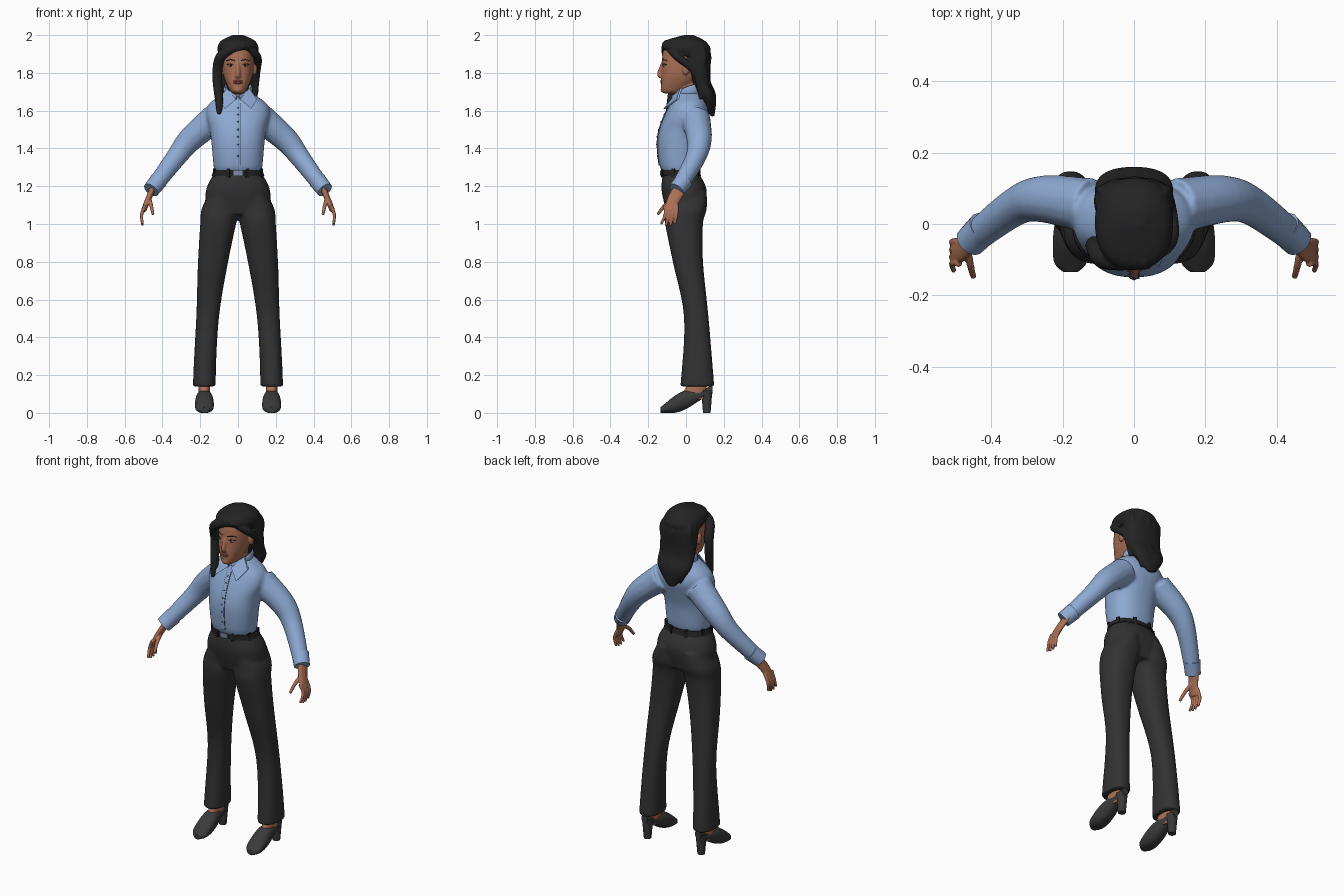
import bpy, bmesh, math
from mathutils import Vector, Matrix

cube = bpy.data.objects.get("Cube")
if cube:
    bpy.data.objects.remove(cube, do_unlink=True)


def material(name, red, green, blue):
    mat = bpy.data.materials.new(name)
    mat.use_nodes = True
    mat.diffuse_color = (red, green, blue, 1)
    shader = mat.node_tree.nodes["Principled BSDF"]
    shader.inputs["Base Color"].default_value = mat.diffuse_color
    shader.inputs["Roughness"].default_value = .8
    return mat


def grey(name, value):
    return material(name, value, value, value)


shirt_blue = material("shirt blue", .27, .4, .65)
seam_blue = material("seam blue", .08, .13, .23)
buckle_steel = material("buckle steel", .2, .27, .38)
skin_tone = material("skin", .4, .16, .09)
lip_tone = material("lips", .3, .08, .06)
eye_white = material("eye white", .45, .36, .32)
trouser_charcoal = grey("trouser charcoal", .032)
shoe_grey = grey("shoe grey", .042)
belt_black = grey("belt black", .015)
hair_black = grey("hair black", .017)

BOTH = (1, -1)


def spline(rows, steps=5):
    """Pass a smooth curve through rows of numbers."""
    result = []
    last = len(rows) - 1
    for i in range(last):
        near = (rows[max(i - 1, 0)], rows[i], rows[i + 1], rows[min(i + 2, last)])
        for k in range(steps):
            t = k / steps
            result.append([q + t / 2 * (r - p + t * (2 * p - 5 * q + 4 * r - s + t * (3 * (q - r) + s - p)))
                           for p, q, r, s in zip(*near)])
    return result + [list(rows[-1])]


def cover(bm, rings):
    """Join rings of points into a closed surface."""
    rings = [[bm.verts.new(point) for point in ring] for ring in rings]
    for lower, upper in zip(rings, rings[1:]):
        for i in range(len(lower)):
            bm.faces.new((lower[i - 1], lower[i], upper[i], upper[i - 1]))
    bm.faces.new(rings[0])
    bm.faces.new(rings[-1])


def oval(sides, power):
    for i in range(sides):
        angle = math.tau * (i + .5) / sides
        yield [math.copysign(abs(f) ** (2 / power), f) for f in (math.cos(angle), math.sin(angle))]


def loft(bm, rows, centre=lambda height: 0, along_y=False):
    """Rows hold the position, half width, and low and high limits of the third axis."""
    rings = []
    for place, half, low, high in spline(rows):
        ring = []
        for u, v in oval(28, 2.3):
            x = centre(place) + u * half
            depth = (low + high) / 2 + v * (high - low) / 2
            ring.append((x, place, depth) if along_y else (x, depth, place))
        rings.append(ring)
    cover(bm, rings)


def tube(bm, points, start, end, side=1, wide=1, late=1, ref="Y"):
    """Sweep an oval that changes from the start radius to the end radius."""
    path = [Vector((side * x, y, z)) for x, y, z in spline(points)]
    last = len(path) - 1
    axis = Vector((0, ref == "Y", ref == "Z"))
    rings = []
    for i, point in enumerate(path):
        along = (path[min(i + 1, last)] - path[max(i - 1, 0)]).normalized()
        across = along.cross(axis).normalized()
        up = across.cross(along)
        radius = start + (end - start) * (i / last) ** late
        rings.append([point + radius * (across * u + up * v * wide) for u, v in oval(14, 2)])
    cover(bm, rings)


def placed(location, size, turn=0):
    return Matrix.Translation(location) @ Matrix.Rotation(turn, 4, "Z") @ Matrix.Diagonal((*size, 1))


def ball(bm, location, size):
    bmesh.ops.create_uvsphere(bm, u_segments=16, v_segments=10, radius=1, matrix=placed(location, size))


def box(bm, location, size, turn=0):
    bmesh.ops.create_cube(bm, size=1, matrix=placed(location, size, turn))


def finish(name, bm, mat, voxel=0, smooth=0):
    """Make the object; with a voxel size, blend its overlapping pieces."""
    bmesh.ops.recalc_face_normals(bm, faces=bm.faces)
    mesh = bpy.data.meshes.new(name)
    bm.to_mesh(mesh)
    bm.free()
    mesh.materials.append(mat)
    ob = bpy.data.objects.new(name, mesh)
    bpy.context.collection.objects.link(ob)
    if voxel:
        blend = ob.modifiers.new("blend", "REMESH")
        blend.mode = "VOXEL"
        blend.voxel_size = voxel
        ob.modifiers.new("soften", "SMOOTH").iterations = smooth
        graph = bpy.context.evaluated_depsgraph_get()
        ob.data = bpy.data.meshes.new_from_object(ob.evaluated_get(graph))
        ob.modifiers.clear()
    bpy.ops.object.select_all(action="DESELECT")
    ob.select_set(True)
    bpy.context.view_layer.objects.active = ob
    bpy.ops.object.shade_smooth_by_angle(angle=math.radians(50))


# Shirt: torso and sleeves blended together, then cuffs
torso = [(1.27, .12, -.12, .06), (1.31, .13, -.14, .07), (1.42, .14, -.15, .08), (1.5, .15, -.14, .1),
         (1.58, .17, -.11, .12), (1.64, .15, -.08, .11), (1.7, .06, -.05, .08)]
shirt, cuffs = bmesh.new(), bmesh.new()
loft(shirt, torso)
for side in BOTH:
    tube(shirt, [(.12, .05, 1.56), (.25, .07, 1.45), (.33, .05, 1.35), (.45, -.04, 1.19)], .08, .042, side)
    tube(cuffs, [(.42, -.01, 1.23), (.46, -.05, 1.18)], .048, .044, side)
finish("shirt", shirt, shirt_blue, .008, 8)
finish("cuffs", cuffs, shirt_blue)

# Collar band with folded points
collar = bmesh.new()
for side in BOTH:
    tube(collar, [(.01, -.07, 1.66), (.07, 0, 1.7), (.05, .07, 1.72), (0, .08, 1.73)],
         .005, .007, side, wide=4, ref="Z")
    flap = [(.01, -.08, 1.66), (.07, -.12, 1.61), (.1, -.05, 1.66), (.06, -.03, 1.72)]
    cover(collar, [[(side * x, y + shift, z) for x, y, z in flap] for shift in (0, .01)])
finish("collar", collar, shirt_blue)

# Button placket, its seam and the buttons follow the front of the torso
front = [(0, low, height) for height, half, low, high in torso[1:-1]]
placket, trim = bmesh.new(), bmesh.new()
tube(placket, front, .014, .014, wide=.4)
tube(trim, [(.014, y - .003, z) for x, y, z in front], .002, .002)
for x, y, z in spline(front, 2)[1:-1]:
    ball(trim, (x, y - .005, z), (.005, .003, .005))
finish("placket", placket, shirt_blue)
finish("buttons_and_seam", trim, seam_blue)

# Trousers: hips and flared legs that spread toward the floor
trousers = bmesh.new()
loft(trousers, [(1.05, .17, -.1, .09), (1.18, .17, -.13, .11), (1.28, .12, -.12, .06)])
for side in BOTH:
    loft(trousers, [(1.17, .07, -.11, .11), (1.08, .1, -.11, .11), (1, .095, -.11, .09), (.8, .08, -.07, .09),
                    (.5, .06, -.01, .12), (.14, .06, -.03, .15)],
         lambda height: side * (.18 - .075 * height ** 2))
finish("trousers", trousers, trouser_charcoal, .009, 5)

# Belt, loops and buckle
belt, buckle = bmesh.new(), bmesh.new()
loft(belt, [(1.255, .14, -.13, .08), (1.285, .13, -.13, .07)])
for i in range(8):
    angle = math.tau * (i + .5) / 8
    box(belt, (.133 * math.cos(angle), .104 * math.sin(angle) - .027, 1.27), (.012, .018, .046), angle)
box(buckle, (0, -.132, 1.27), (.046, .009, .026))
finish("belt", belt, belt_black)
finish("buckle", buckle, buckle_steel)

# Feet and heeled shoes
feet, shoes = bmesh.new(), bmesh.new()
for side in BOTH:
    def foot_line(place):
        return side * .178

    loft(feet, [(.07, .03, -.04, .11), (.17, .03, .02, .11)], foot_line)
    loft(shoes, [(-.135, .02, 0, .03), (-.11, .045, 0, .05), (-.06, .05, 0, .09), (0, .045, .02, .12),
                 (.08, .03, .07, .12), (.14, .02, .1, .15)], foot_line, along_y=True)
    loft(shoes, [(0, .02, .09, .13), (.12, .03, .08, .14)], foot_line)
finish("feet", feet, skin_tone)
finish("shoes", shoes, shoe_grey)

# Hands
hands = bmesh.new()
for side in BOTH:
    tube(hands, [(.45, -.03, 1.19), (.48, -.07, 1.12), (.5, -.08, 1.07)], .017, .014, side, wide=2.2)
    for i in range(4):
        y = -.05 - .02 * i
        tip = .99 + .004 * (i - 1.5) ** 2
        tube(hands, [(.49, y, 1.1), (.51, y, 1.05), (.505, y * 1.2, tip)], .011, .007, side)
    tube(hands, [(.47, -.06, 1.13), (.46, -.11, 1.1), (.45, -.15, 1.05)], .013, .008, side)
finish("hands", hands, skin_tone, .004, 3)

# Head with neck, nose, chin and ears
head = bmesh.new()
loft(head, [(1.69, .02, -.11, -.06), (1.71, .045, -.13, 0), (1.8, .08, -.13, .09), (1.92, .08, -.12, .1),
            (1.97, .05, -.07, .07)])
loft(head, [(1.6, .07, -.05, .08), (1.68, .05, -.06, .06), (1.78, .05, -.05, .07)])
tube(head, [(0, -.12, 1.86), (0, -.14, 1.8), (0, -.13, 1.78)], .008, .016)
ball(head, (0, -.12, 1.71), (.022, .015, .015))
for side in BOTH:
    ball(head, (side * .09, 0, 1.82), (.012, .02, .032))
finish("head", head, skin_tone, .005, 3)

# Face details
lips, eyes, dark = bmesh.new(), bmesh.new(), bmesh.new()
for z in (1.747, 1.757):
    ball(lips, (0, -.128, z), (.024, .008, .006))
for side in BOTH:
    ball(eyes, (side * .036, -.115, 1.84), (.015, .007, .006))
    ball(dark, (side * .036, -.12, 1.84), (.006, .004, .006))
    for z in (1.848, 1.87):
        tube(dark, [(.016, -.124, z - .004), (.04, -.118, z), (.06, -.1, z - .005)], .003, .002, side, ref="Z")
finish("lips", lips, lip_tone)
finish("eyes", eyes, eye_white)
finish("irises_and_brows", dark, hair_black)

# Hair: crown, back mass, parted front locks and loose waves
hair = bmesh.new()
loft(hair, [(1.89, .1, -.06, .12), (1.93, .11, -.125, .13), (1.97, .09, -.11, .1), (2, .03, -.01, .04)])
loft(hair, [(1.57, .02, .13, .15), (1.67, .1, .07, .16), (1.76, .11, .03, .13), (1.9, .11, -.02, .13),
            (1.96, .08, -.05, .1)])
tube(hair, [(.04, -.1, 1.95), (-.08, -.1, 1.9), (-.11, -.06, 1.8), (-.1, -.08, 1.65), (-.1, -.1, 1.58)],
     .028, .008, late=4)
tube(hair, [(.02, -.1, 1.95), (.1, -.05, 1.89), (.1, .05, 1.8), (.09, .08, 1.66)], .022, .01, late=3)
for i in range(-2, 3):
    x = .042 * i
    back = .12 - .006 * i * i
    tube(hair, [(x / 2, .05, 1.97), (x, back, 1.9), (x, back - .01, 1.78), (x, back + .03, 1.68),
                (x / 2, back + .02, 1.59)], .022, .008, wide=.6, late=3)
finish("hair", hair, hair_black, .006, 3)
